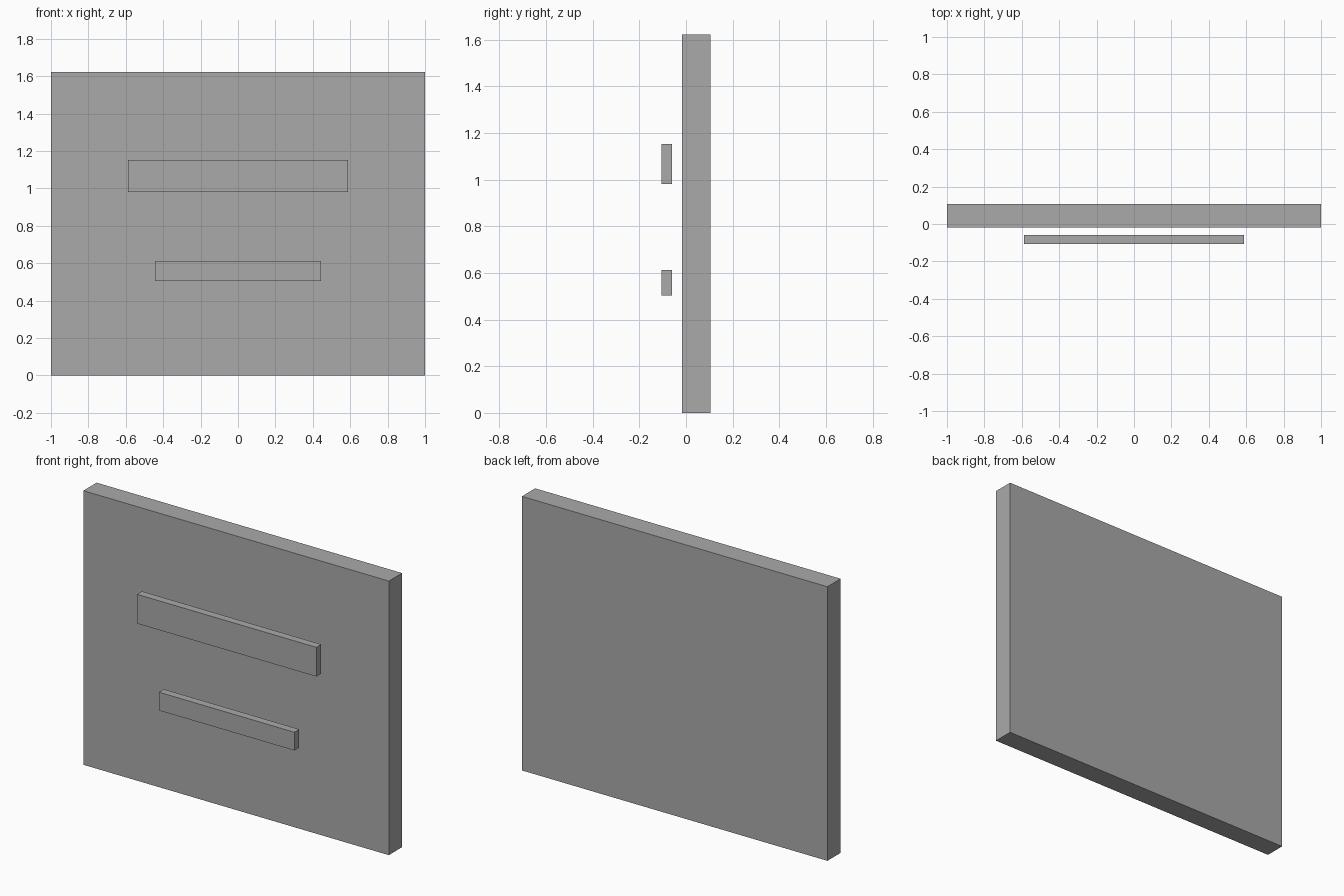
import bpy

if "Cube" in bpy.data.objects:
    bpy.data.objects.remove(bpy.data.objects["Cube"])

# One flat grey for every part
grey = bpy.data.materials.new("plain grey")
grey.diffuse_color = (0.4, 0.4, 0.4, 1)
grey.use_nodes = True
grey.node_tree.nodes["Principled BSDF"].inputs["Base Color"].default_value = grey.diffuse_color


def box(name, x, y, z):
    """Box spanning the given (low, high) ranges."""
    spans = (x, y, z)
    bpy.ops.mesh.primitive_cube_add(size=1, location=[(a + b) / 2 for a, b in spans])
    ob = bpy.context.object
    ob.name = name
    ob.scale = [b - a for a, b in spans]
    bpy.ops.object.transform_apply(location=False, rotation=False, scale=True)
    ob.data.materials.append(grey)
    return ob


# Main upright slab
box("back_panel", (-1, 1), (-0.018, 0.106), (0, 1.622))

# Two bars floating just in front of the panel
bar_depth = (-0.106, -0.06)
box("upper_bar", (-0.587, 0.587), bar_depth, (0.98, 1.153))
box("lower_bar", (-0.443, 0.443), bar_depth, (0.504, 0.612))
